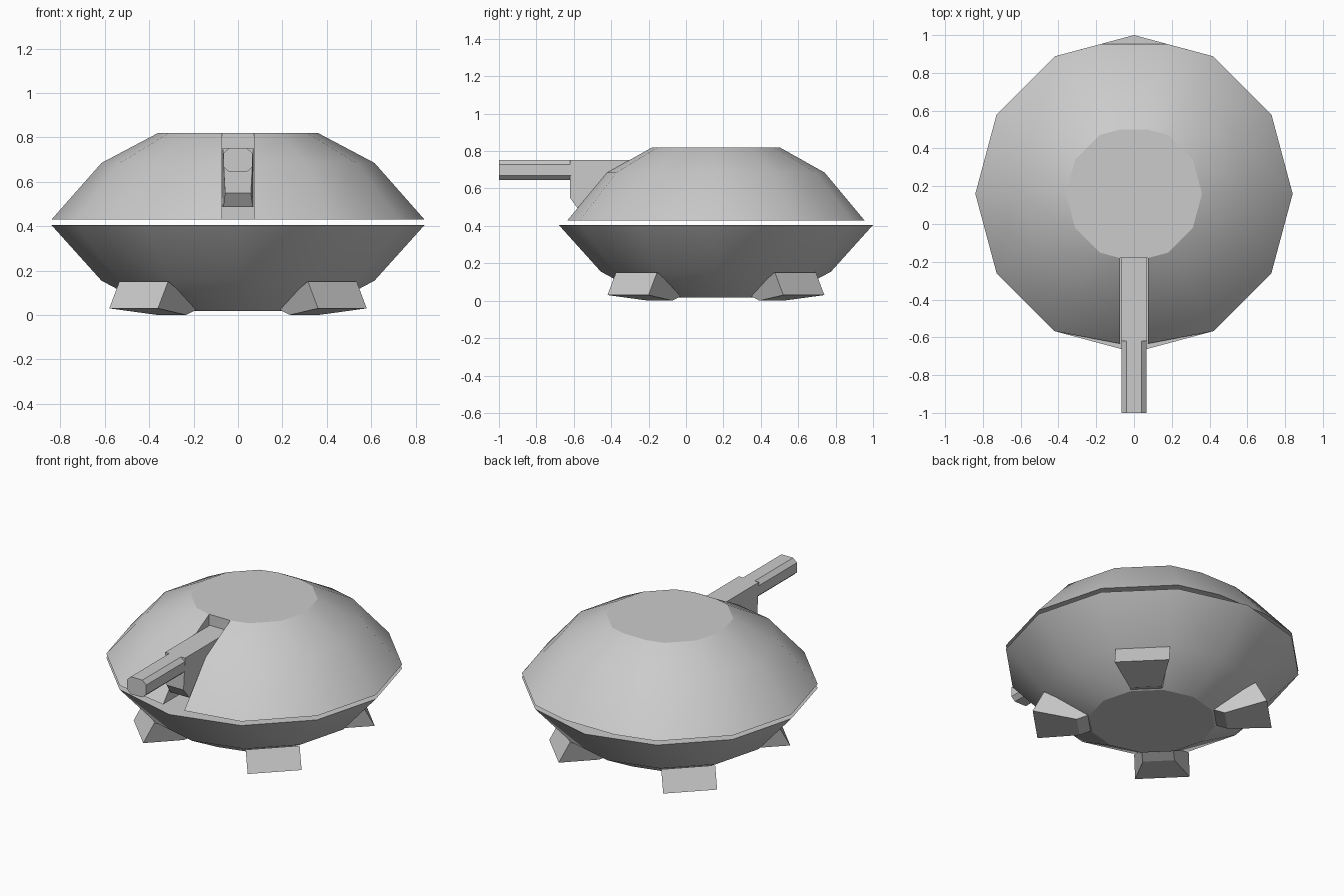
import bpy, bmesh, math
from mathutils import Matrix, Vector

cube = bpy.data.objects.get("Cube")
if cube:
    bpy.data.objects.remove(cube)

grey = bpy.data.materials.new("plain grey")
grey.use_nodes = True
grey.diffuse_color = (0.6, 0.6, 0.6, 1)
grey.node_tree.nodes["Principled BSDF"].inputs["Base Color"].default_value = (0.6, 0.6, 0.6, 1)

CENTRE_Y = 0.16   # axis of the saucer
SLOT = 0.073      # half width of the gun slot


def finish(name, bm, smooth=None):
    bmesh.ops.recalc_face_normals(bm, faces=bm.faces)
    mesh = bpy.data.meshes.new(name)
    bm.to_mesh(mesh)
    bm.free()
    mesh.materials.append(grey)
    obj = bpy.data.objects.new(name, mesh)
    bpy.context.collection.objects.link(obj)
    if smooth:
        bpy.ops.object.select_all(action='DESELECT')
        obj.select_set(True)
        bpy.context.view_layer.objects.active = obj
        bpy.ops.object.shade_smooth_by_angle(angle=math.radians(smooth))
    return obj


def add_ring(bm, points, z):
    return [bm.verts.new((x, y + CENTRE_Y, z)) for x, y in points]


def bridge(bm, a, b, closed=True):
    n = len(a)
    for i in range(n if closed else n - 1):
        j = (i + 1) % n
        bm.faces.new((a[i], a[j], b[j], b[i]))


def polar(r, step):
    a = math.radians(30 * step)
    return r * math.cos(a), r * math.sin(a)


# Lower hull: regular twelve-sided bowl with a flat lid
bm = bmesh.new()
rings = [add_ring(bm, [polar(r, k) for k in range(12)], z)
         for r, z in ((0.84, 0.405), (0.615, 0.155), (0.36, 0.018))]
for a, b in zip(rings, rings[1:]):
    bridge(bm, a, b)
bm.faces.new(rings[0])
bm.faces.new(rings[-1])
finish("lower_hull", bm, 26)

# Upper dome: open ring from one side of the slot round the back to the other
bm = bmesh.new()
rings = []
for r, z in ((0.84, 0.43), (0.615, 0.685), (0.36, 0.82)):
    flat = 0.945 * r
    points = [(SLOT, -flat)] + [polar(r, k) for k in (-2, -1, 0, 1, 2)]
    points += [(0.205 * r, flat), (-0.205 * r, flat)]
    points += [polar(r, k) for k in (4, 5, 6, 7, 8)] + [(-SLOT, -flat)]
    rings.append(add_ring(bm, points, z))
rim, middle, top = rings
bridge(bm, rim, middle, False)
bridge(bm, middle, top, False)
# slot walls, end wall, roof and floor
inner = add_ring(bm, [(SLOT, -0.34), (-SLOT, -0.34)], 0.43)
for end, corner in ((0, inner[0]), (-1, inner[1])):
    bm.faces.new((rim[end], middle[end], top[end], corner))
bm.faces.new((inner[0], inner[1], top[-1], top[0]))
bm.faces.new(top)
bm.faces.new(rim + [inner[1], inner[0]])
finish("upper_dome", bm, 26)


# Feet: tapered wedges on the diagonals
def foot(name, degrees):
    bm = bmesh.new()
    turn = Matrix.Rotation(math.radians(degrees), 3, 'Z')
    sides = []
    for s in (-1, 1):
        outline = ((0.60, 0.155, 0.152), (0.665, 0.155, 0.03),
                   (0.42, 0.09, 0), (0.34, 0.09, 0.03))
        sides.append([bm.verts.new(turn @ Vector((r, s * w, z)) + Vector((0, CENTRE_Y, 0)))
                      for r, w, z in outline])
        bm.faces.new(sides[-1])
    bridge(bm, *sides)
    finish(name, bm)


for name, degrees in (("back_left_foot", 45), ("back_right_foot", 135),
                      ("front_right_foot", 225), ("front_left_foot", 315)):
    foot(name, degrees)

# Gun mount: side outline stretched across the slot, narrower at the chin
bm = bmesh.new()
sides = []
for s in (-1, 1):
    outline = ((0.069, -0.18, 0.752), (0.069, -0.62, 0.752), (0.058, -0.62, 0.55),
               (0.066, -0.575, 0.487), (0.069, -0.18, 0.487))
    sides.append([bm.verts.new((s * w, y, z)) for w, y, z in outline])
    bm.faces.new(sides[-1])
bridge(bm, *sides)
finish("gun_mount", bm)

# Barrel: eight-sided bar with clipped corners
bm = bmesh.new()
section = []
for sx, sz in ((1, 1), (-1, 1), (-1, -1), (1, -1)):
    corner = [(sx * 0.066, sz * 0.03), (sx * 0.04, sz * 0.054)]
    section += corner if sx * sz > 0 else corner[::-1]
ends = [[bm.verts.new((x, y, z + 0.698)) for x, z in section] for y in (-1, -0.6)]
bridge(bm, *ends)
for end in ends:
    bm.faces.new(end)
finish("barrel", bm)
